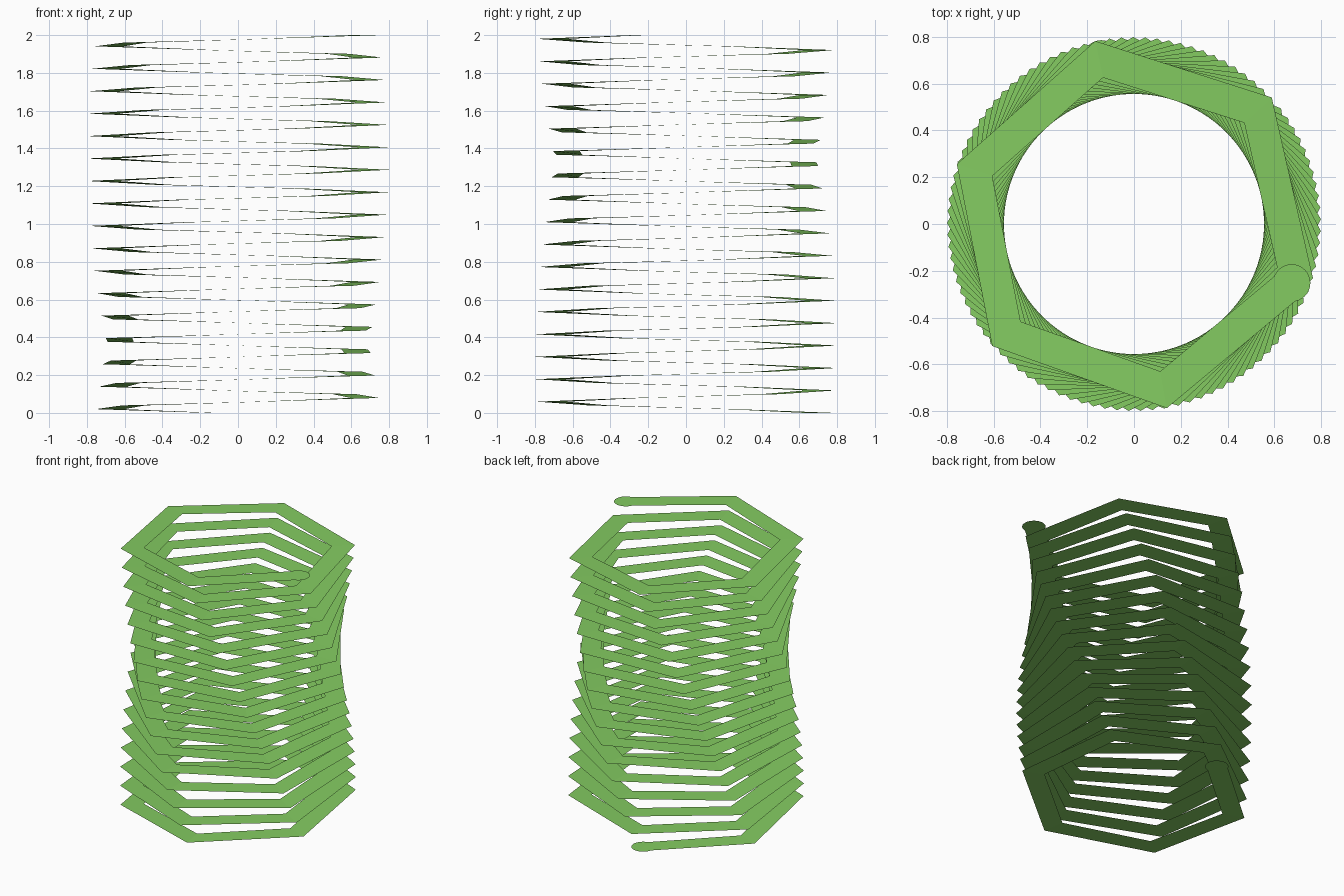
import bpy, bmesh, math

if "Cube" in bpy.data.objects:
    bpy.data.objects.remove(bpy.data.objects["Cube"])

SEGMENTS = 101                      # straight steps along the coil
START = math.radians(101.2)         # angle of the bottom end
STEP = math.radians(5998.3) / SEGMENTS
HEIGHT = 2.0
R_IN, R_OUT = 0.64, 0.80
R_MID, R_CAP = 0.72, 0.08

green = bpy.data.materials.new("leaf green")
green.diffuse_color = (0.23, 0.60, 0.12, 1)
green.use_nodes = True
green.node_tree.nodes["Principled BSDF"].inputs["Base Color"].default_value = green.diffuse_color


def make_object(name, bm):
    mesh = bpy.data.meshes.new(name)
    bm.to_mesh(mesh)
    bm.free()
    mesh.materials.append(green)
    obj = bpy.data.objects.new(name, mesh)
    bpy.context.collection.objects.link(obj)
    return obj


def polar(r, a, z):
    return (r * math.cos(a), r * math.sin(a), z)


# flat ribbon climbing in slightly-less-than-60-degree steps
bm = bmesh.new()
prev = None
for i in range(SEGMENTS + 1):
    a, z = START + i * STEP, HEIGHT * i / SEGMENTS
    pair = [bm.verts.new(polar(r, a, z)) for r in (R_IN, R_OUT)]
    if prev:
        bm.faces.new((prev[0], prev[1], pair[1], pair[0]))
    prev = pair
make_object("coil_ribbon", bm)

# round flat discs closing both ends
for name, i in (("bottom_end_disc", 0), ("top_end_disc", SEGMENTS)):
    cx, cy, cz = polar(R_MID, START + i * STEP, HEIGHT * i / SEGMENTS)
    bm = bmesh.new()
    bm.faces.new([bm.verts.new((cx + R_CAP * math.cos(t), cy + R_CAP * math.sin(t), cz))
                  for t in (2 * math.pi * k / 32 for k in range(32))])
    make_object(name, bm)
